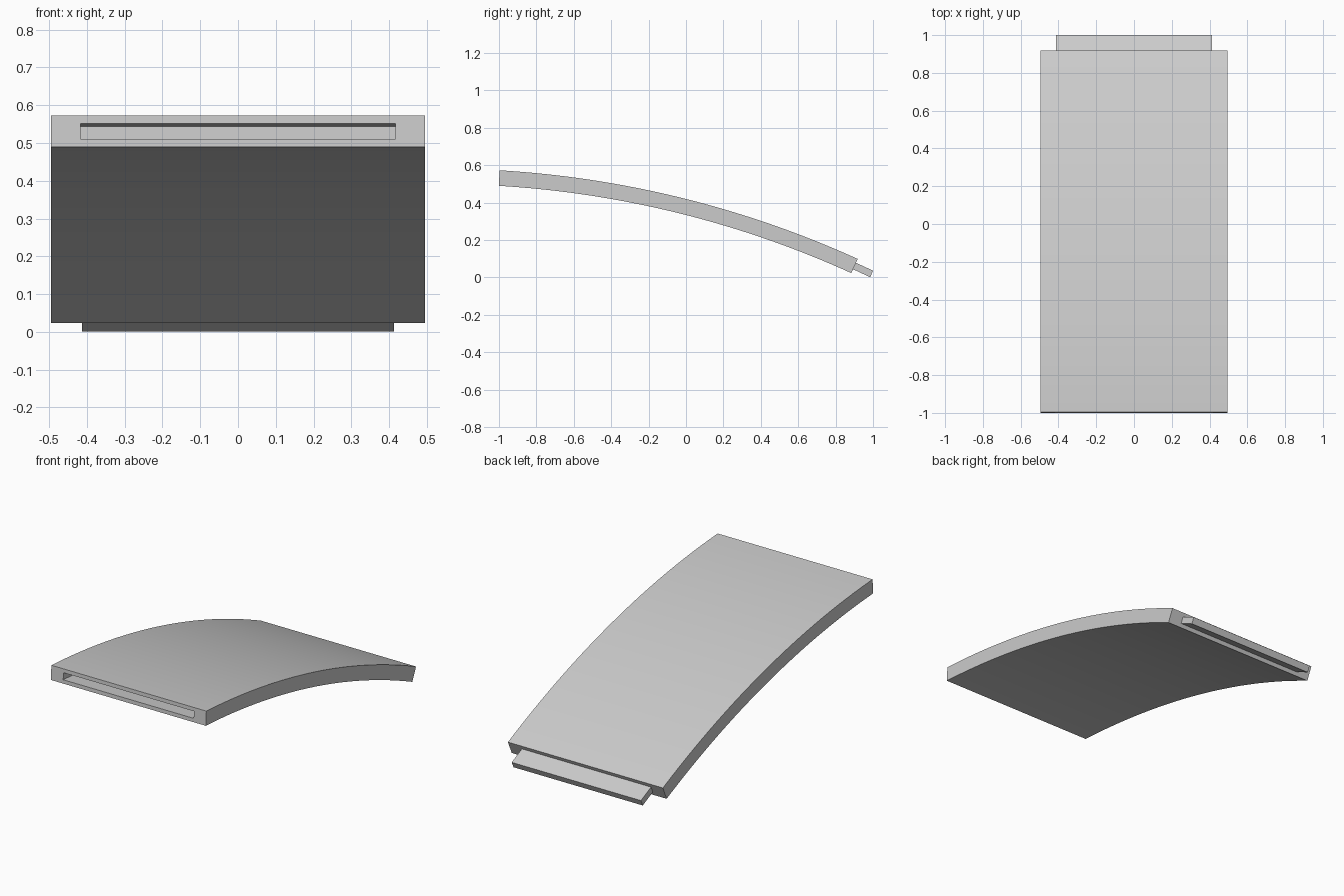
import bpy
import bmesh
from math import sin, cos, radians

cube = bpy.data.objects.get("Cube")
if cube:
    bpy.data.objects.remove(cube)

# Arc that the panel follows, in the y-z plane
CENTRE_Y, CENTRE_Z = -1.317, -4.828
MID_RADIUS = 5.3685
START, END = 3.4, 24.4
JOINT_ANGLE = 1.08
SEGMENTS = 48

# Half width and half thickness of each section
BODY = (0.495, 0.0415)
SLOT = (0.417, 0.020)
TAB = (0.413, 0.019)


def ring(bm, section, degrees):
    """Four corners of a rectangular section across the arc."""
    half_w, half_t = section
    a = radians(degrees)
    corners = ((-1, -1), (1, -1), (1, 1), (-1, 1))
    verts = []
    for sx, sr in corners:
        r = MID_RADIUS + sr * half_t
        verts.append(bm.verts.new((sx * half_w, CENTRE_Y + r * sin(a), CENTRE_Z + r * cos(a))))
    return verts


bm = bmesh.new()

# Slot floor and rim, curved body, then the tab, as one continuous skin
rings = [ring(bm, SLOT, START + JOINT_ANGLE), ring(bm, SLOT, START)]
for i in range(SEGMENTS + 1):
    rings.append(ring(bm, BODY, START + (END - START) * i / SEGMENTS))
rings += [ring(bm, TAB, END), ring(bm, TAB, END + JOINT_ANGLE)]

for near, far in zip(rings, rings[1:]):
    for k in range(4):
        n = (k + 1) % 4
        bm.faces.new((near[k], near[n], far[n], far[k]))
bm.faces.new(rings[0][::-1])
bm.faces.new(rings[-1])
bmesh.ops.recalc_face_normals(bm, faces=bm.faces)

mesh = bpy.data.meshes.new("curved_panel")
bm.to_mesh(mesh)
bm.free()
panel = bpy.data.objects.new("curved_panel", mesh)
bpy.context.collection.objects.link(panel)

# Plain grey
grey = bpy.data.materials.new("plain_grey")
grey.use_nodes = True
colour = (0.6, 0.6, 0.6, 1.0)
grey.diffuse_color = colour
grey.node_tree.nodes["Principled BSDF"].inputs["Base Color"].default_value = colour
mesh.materials.append(grey)

# Smooth along the curve, crisp at the edges
bpy.ops.object.select_all(action="DESELECT")
panel.select_set(True)
bpy.context.view_layer.objects.active = panel
bpy.ops.object.shade_smooth_by_angle(angle=radians(30))
